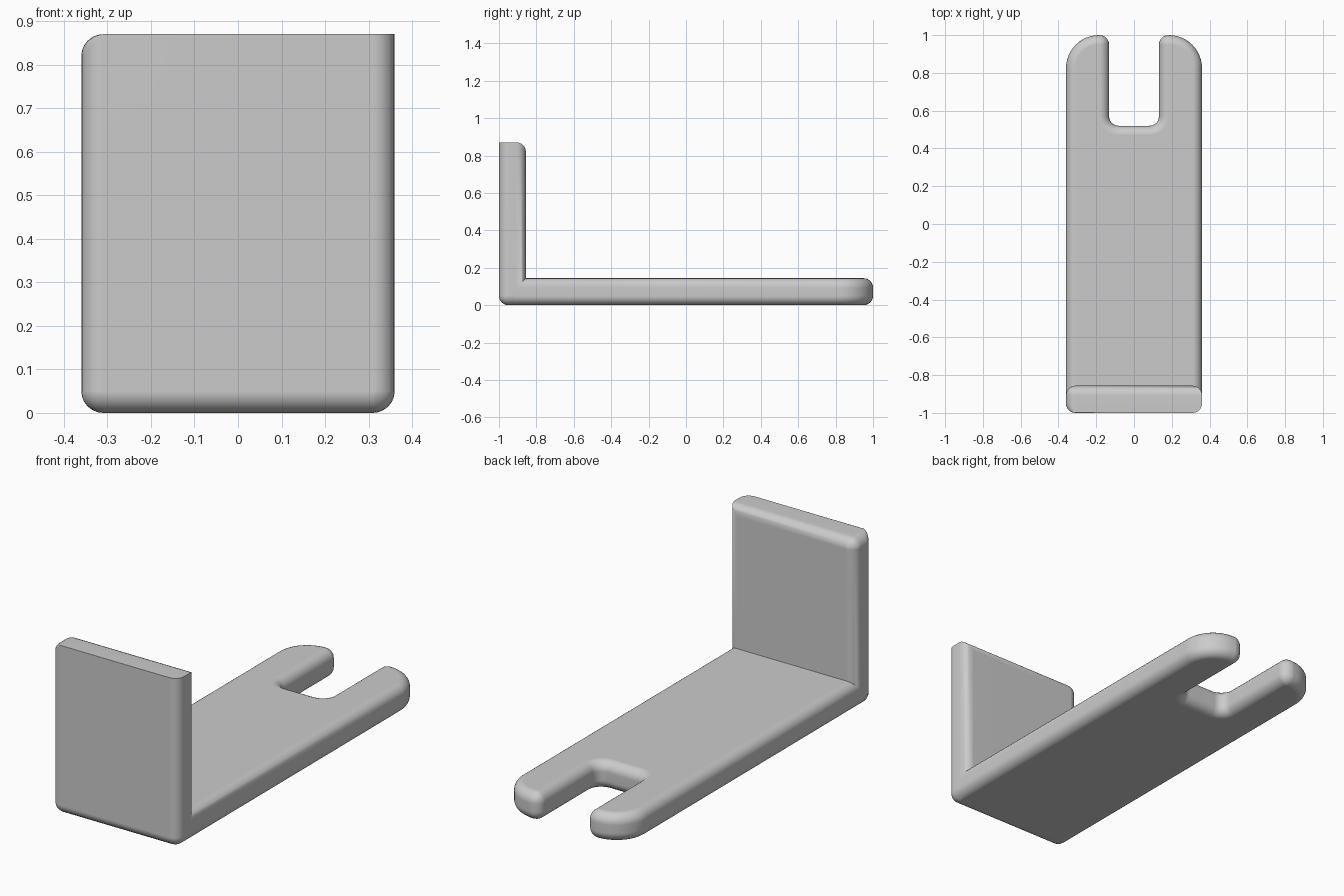
import bpy, bmesh, math
from mathutils import Vector

cube = bpy.data.objects.get("Cube")
if cube:
    bpy.data.objects.remove(cube)

HALF_W, THICK, HEIGHT, R, SEG = 0.36, 0.144, 0.87, 0.05, 6

grey = bpy.data.materials.new("plain grey")
grey.use_nodes = True
grey.diffuse_color = (0.6, 0.6, 0.6, 1)
grey.node_tree.nodes["Principled BSDF"].inputs["Base Color"].default_value = (0.6, 0.6, 0.6, 1)


def outline(corners, inset, flat):
    """Rounded right-angled outline, inset on every side except the flat ones."""
    n = len(corners)
    spots = [Vector((u, v)) for u, v, r in corners]
    dirs = [(spots[(i + 1) % n] - spots[i]).normalized() for i in range(n)]
    shift = [Vector((-d.y, d.x)) * (0 if i in flat else inset) for i, d in enumerate(dirs)]
    pts = []
    for i, (u, v, r) in enumerate(corners):
        before, after = dirs[i - 1], dirs[i]
        p = spots[i] + shift[i - 1] + shift[i]
        if r == 0:
            pts.append(p)
            continue
        convex = before.cross(after) > 0
        radius = max(r - inset, 0) if convex else r + inset
        steps = SEG * 2 if r > R else SEG
        for k in range(steps + 1):
            t = math.pi / 2 * k / steps
            pts.append(p - before * radius * (1 - math.sin(t)) + after * radius * (1 - math.cos(t)))
    return pts


def slab(name, corners, place, flat_start, flat_end):
    """Loft a plate through its thickness with quarter-round rims."""
    quarter = [math.pi / 2 * k / SEG for k in range(SEG + 1)]
    rim = [(R * (1 - math.cos(t)), R * (1 - math.sin(t))) for t in quarter]
    layers = [(w, d, flat_start) for w, d in rim]
    layers += [(THICK - w, d, flat_end) for w, d in reversed(rim)]
    bm = bmesh.new()
    rings = [[bm.verts.new(place(p.x, p.y, w)) for p in outline(corners, d, flat)]
             for w, d, flat in layers]
    for a, b in zip(rings, rings[1:]):
        for i in range(len(a)):
            bm.faces.new((a[i - 1], a[i], b[i], b[i - 1]))
    bm.faces.new(rings[0])
    bm.faces.new(rings[-1])
    bmesh.ops.remove_doubles(bm, verts=bm.verts, dist=0.0001)
    bmesh.ops.recalc_face_normals(bm, faces=bm.faces)
    mesh = bpy.data.meshes.new(name)
    bm.to_mesh(mesh)
    bm.free()
    mesh.materials.append(grey)
    obj = bpy.data.objects.new(name, mesh)
    bpy.context.collection.objects.link(obj)
    return obj


# Long base plate with a forked end; its near end sits inside the upright
SLOT, SLOT_Y, START = 0.132, 0.52, -0.92
side = [(HALF_W, START, 0), (HALF_W, 1, 0.175), (SLOT, 1, R), (SLOT, SLOT_Y, R)]
fork = side + [(-u, v, r) for u, v, r in reversed(side)]
near_end = {len(fork) - 1}
base = slab("bracket", fork, lambda u, v, w: (u, v, w), near_end, near_end)

# Upright plate with a crisp front top edge
panel = [(-HALF_W, 0, R), (HALF_W, 0, R), (HALF_W, HEIGHT, 0), (-HALF_W, HEIGHT, R)]
upright = slab("upright_plate", panel, lambda u, v, w: (u, w - 1, v), {2}, set())

# Join both plates into one solid
bpy.context.view_layer.objects.active = base
base.select_set(True)
union = base.modifiers.new("join", 'BOOLEAN')
union.operation, union.solver, union.object = 'UNION', 'EXACT', upright
bpy.context.view_layer.update()
bpy.ops.object.modifier_apply(modifier=union.name)
bpy.data.objects.remove(upright)

# Smooth roundings, crisp inner corner and top edges
bpy.ops.object.shade_smooth_by_angle(angle=math.radians(35))
weighted = base.modifiers.new("weighted_normals", 'WEIGHTED_NORMAL')
weighted.keep_sharp = True
